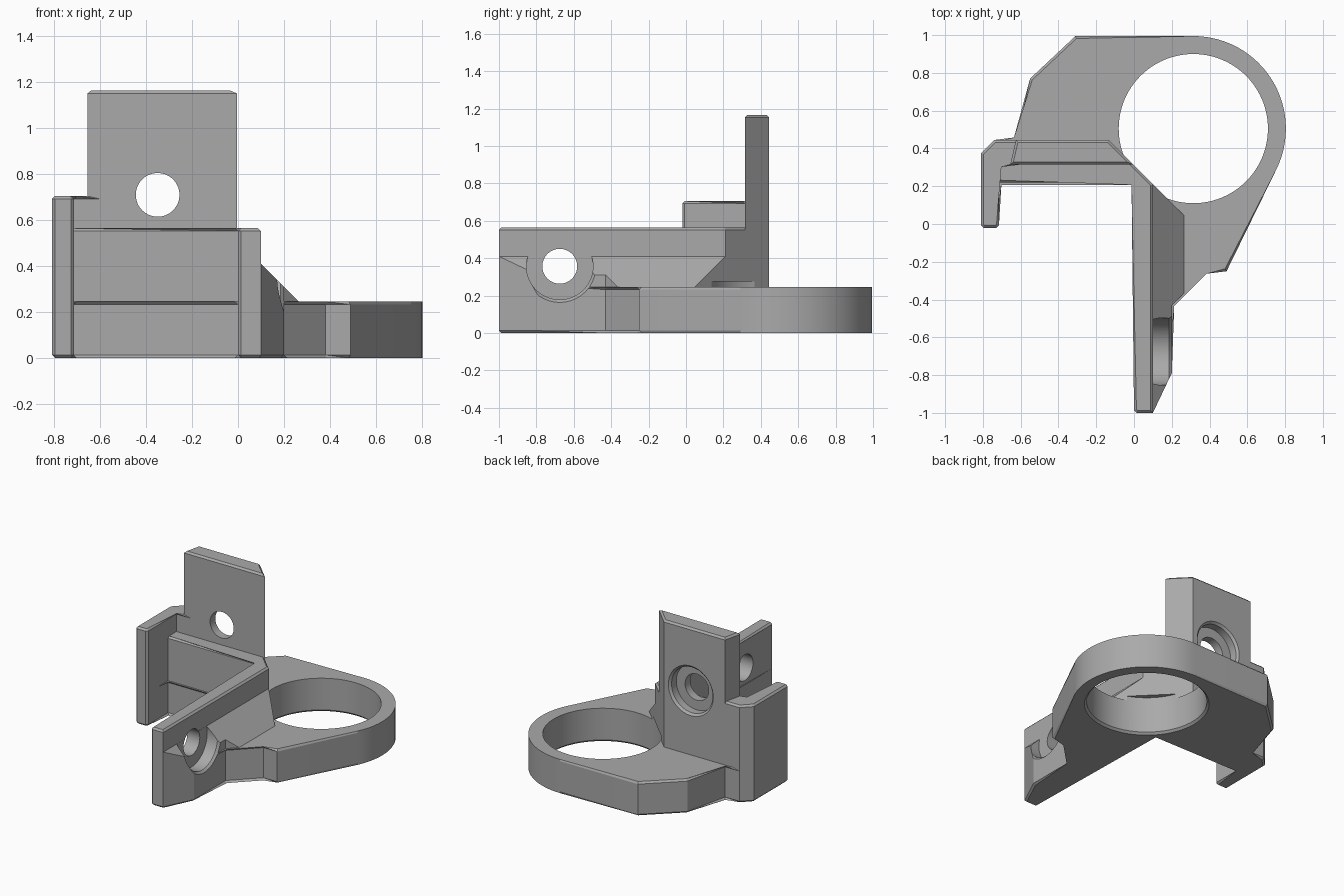
import bpy, bmesh, math
from mathutils import Matrix, Vector

cube = bpy.data.objects.get("Cube")
if cube:
    bpy.data.objects.remove(cube, do_unlink=True)

CHAMFER = 0.013

grey = bpy.data.materials.new("mid_grey")
grey.use_nodes = True
colour = (0.40, 0.40, 0.40, 1)
grey.diffuse_color = colour
next(n for n in grey.node_tree.nodes if n.type == 'BSDF_PRINCIPLED').inputs["Base Color"].default_value = colour


def make_object(name, bm):
    bmesh.ops.recalc_face_normals(bm, faces=bm.faces)
    mesh = bpy.data.meshes.new(name)
    bm.to_mesh(mesh)
    bm.free()
    mesh.materials.append(grey)
    obj = bpy.data.objects.new(name, mesh)
    bpy.context.scene.collection.objects.link(obj)
    return obj


def prism(name, outline, low, high, chamfer_low=False, chamfer_high=True):
    """Extrude an outline upwards; high is a height or a function of x."""
    top_z = high if callable(high) else (lambda x: high)
    bm = bmesh.new()
    bottom = [bm.verts.new((x, y, low)) for x, y in outline]
    top = [bm.verts.new((x, y, top_z(x))) for x, y in outline]
    ends = [(bm.faces.new(bottom[::-1]), chamfer_low), (bm.faces.new(top), chamfer_high)]
    for i in range(len(outline)):
        j = (i + 1) % len(outline)
        bm.faces.new((bottom[i], bottom[j], top[j], top[i]))
    edges = [e for face, wanted in ends if wanted for e in face.edges]
    if edges:
        bmesh.ops.bevel(bm, geom=edges, offset=CHAMFER, segments=1,
                        affect='EDGES', clamp_overlap=False)
    return make_object(name, bm)


def drill(name, start, end, r1, r2=None):
    """Round cutter between two points, conical when r2 is given."""
    start, end = Vector(start), Vector(end)
    axis = end - start
    bm = bmesh.new()
    turn = axis.to_track_quat('Z', 'Y').to_matrix().to_4x4()
    bmesh.ops.create_cone(bm, cap_ends=True, segments=96, radius1=r1,
                          radius2=r1 if r2 is None else r2, depth=axis.length,
                          matrix=Matrix.Translation((start + end) / 2) @ turn)
    obj = make_object(name, bm)
    obj.hide_render = True
    return obj


def combine(target, tool, operation):
    mod = target.modifiers.new(tool.name, 'BOOLEAN')
    mod.operation, mod.solver, mod.object = operation, 'EXACT', tool
    bpy.context.view_layer.objects.active = target
    bpy.ops.object.modifier_apply(modifier=mod.name)
    bpy.data.objects.remove(tool, do_unlink=True)


# Shared outline pieces
arm_tip = [(-0.81, -0.007), (-0.797, -0.02), (-0.728, -0.02), (-0.715, -0.007)]
wall_tip = [(0, -0.987), (0.013, -1), (0.1, -1)]
arm_corner = [(-0.74, 0.445), (-0.81, 0.375)]
cx, cy = 0.314, 0.505
ring_arc = [(cx + 0.49 * math.cos(math.radians(a)), cy + 0.49 * math.sin(math.radians(a)))
            for a in range(-26, 91, 4)]

# Base plate with the full footprint
body = prism("bracket_body",
             arm_tip + [(-0.715, 0.22), (0, 0.22)] + wall_tip
             + [(0.2, -0.79), (0.2, -0.43), (0.38, -0.25), (0.49, -0.25)] + ring_arc
             + [(-0.31, 0.995), (-0.55, 0.77), (-0.625, 0.445)] + arm_corner,
             0, 0.245, chamfer_low=True)

# Upright walls, tower and sloped gusset
parts = [
    prism("corner_wall", wall_tip + [(0.1, 0.21), (-0.07, 0.38), (-0.75, 0.38),
                                     (-0.75, 0.22), (0, 0.22)], 0.1, 0.565),
    prism("hook_arm", arm_tip + [(-0.715, 0.315), (-0.6, 0.315), (-0.6, 0.445)] + arm_corner,
          0.1, 0.705),
    prism("tower", [(-0.655, 0.315), (-0.005, 0.315), (-0.135, 0.445), (-0.625, 0.445)],
          0.1, 1.165),
    prism("gusset", [(0.09, -0.98), (0.1, -1), (0.2, -0.79), (0.2, -0.43), (0.27, -0.36),
                     (0.27, 0.04), (0.1, 0.21), (0.09, 0.21)],
          0.1, lambda x: 0.51 - x, chamfer_high=False),
]
for part in parts:
    combine(body, part, 'UNION')

# Ring opening, screw holes and counterbores
tx, tz = -0.35, 0.71
sy, sz = -0.675, 0.357
cutters = [
    drill("ring_hole", (cx, cy, -0.1), (cx, cy, 0.275), 0.395),
    drill("ring_hole_chamfer", (cx, cy, -0.01), (cx, cy, 0.015), 0.42, 0.395),
    drill("tower_hole", (tx, 0.1, tz), (tx, 0.6, tz), 0.095),
    drill("tower_counterbore", (tx, 0.375, tz), (tx, 0.6, tz), 0.165),
    drill("tower_bore_chamfer", (tx, 0.43, tz), (tx, 0.455, tz), 0.165, 0.19),
    drill("side_hole", (-0.1, sy, sz), (0.3, sy, sz), 0.093),
    drill("side_counterbore", (0.1005, sy, sz), (0.4, sy, sz), 0.178),
    drill("side_bore_chamfer", (0.185, sy, sz), (0.21, sy, sz), 0.178, 0.203),
]
for cutter in cutters:
    combine(body, cutter, 'DIFFERENCE')

# Smooth the round surfaces and keep the edges crisp
bpy.ops.object.select_all(action='DESELECT')
body.select_set(True)
bpy.context.view_layer.objects.active = body
bpy.ops.object.shade_smooth_by_angle(angle=math.radians(20))
